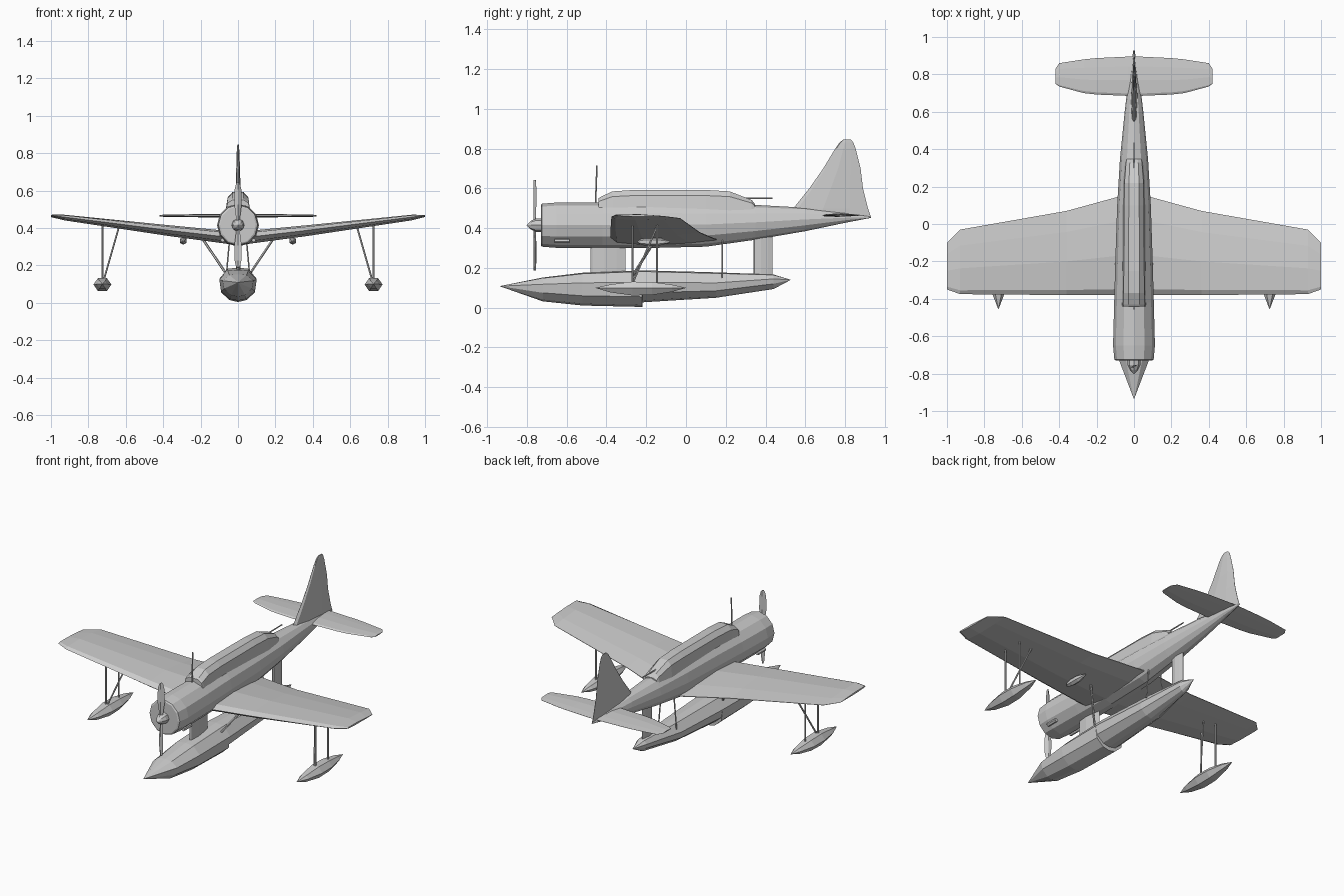
import bpy, bmesh, math
from mathutils import Vector


def loft(name, rings):
    """Skin equal-length rings of points; collapsed rings become tips."""
    bm = bmesh.new()
    rows = [[bm.verts.new(p) for p in r] for r in rings]
    n = len(rows[0])
    for a, b in zip(rows, rows[1:]):
        for i in range(n):
            bm.faces.new((a[i], a[(i + 1) % n], b[(i + 1) % n], b[i]))
    bm.faces.new(rows[0])
    bm.faces.new(rows[-1])
    bmesh.ops.remove_doubles(bm, verts=bm.verts, dist=0.0004)
    bmesh.ops.recalc_face_normals(bm, faces=bm.faces)
    me = bpy.data.meshes.new(name)
    bm.to_mesh(me)
    bm.free()
    ob = bpy.data.objects.new(name, me)
    bpy.context.collection.objects.link(ob)
    return ob


def oval(y, w, zb, zt, n=12, x=0):
    c, h = (zb + zt) / 2, (zt - zb) / 2
    return [(x + w * math.sin(2 * math.pi * i / n), y, c + h * math.cos(2 * math.pi * i / n)) for i in range(n)]


def mirrored(y, half, x=0):
    """Closed section from a half outline listed top to bottom."""
    return [(x + a, y, z) for a, z in half] + [(x - a, y, z) for a, z in reversed(half)]


def rod(name, a, b, r, n=6):
    a, b = Vector(a), Vector(b)
    d = (b - a).normalized()
    u = d.orthogonal().normalized()
    v = d.cross(u)
    ang = [2 * math.pi * i / n for i in range(n)]
    return loft(name, [[p + r * (u * math.cos(t) + v * math.sin(t)) for t in ang] for p in (a, b)])


def foil(le, te, t, droop=0.0):
    """Aerofoil section as (chord position, thickness offset) pairs."""
    c = te - le
    return [(le + f * c, k * t - droop * f) for f, k in
            ((0, 0), (.06, .65), (.4, 1), (.75, .6), (1, .05), (1, -.05), (.75, -.5), (.35, -.9), (.06, -.6))]


# Fuselage with blunt engine cowling
loft("fuselage", [oval(*s) for s in (
    (-.73, .095, .315, .515), (-.725, .105, .307, .523), (-.65, .112, .301, .529), (-.42, .106, .30, .53),
    (-.2, .10, .30, .535), (.1, .09, .307, .53), (.35, .075, .342, .517), (.6, .05, .385, .503),
    (.8, .026, .427, .478), (.93, .003, .452, .458))])

# Long glazed canopy
loft("canopy", [mirrored(y, ((.45 * w, zt), (.85 * w, zt - .25 * (zt - zb)), (w, zb))) for y, w, zt, zb in (
    (-.44, .066, .55, .48), (-.43, .068, .557, .48), (-.37, .066, .585, .48), (-.25, .064, .593, .48),
    (.1, .062, .592, .48), (.22, .06, .585, .48), (.33, .05, .542, .48), (.348, .045, .52, .48))])
rod("rear_gun", (0, .28, .55), (0, .435, .551), .004)
rod("antenna_mast", (0, -.455, .52), (0, -.448, .715), .004)

# Wing, tip to tip, with dihedral
wing = [(.05, -.38, .155, .35, .037), (.36, -.38, .07, .386, .031),
        (.93, -.375, -.03, .458, .016), (1, -.35, -.10, .467, .006)]
stations = [(-x, *r) for x, *r in reversed(wing)] + wing
loft("wing", [[(x, y, z + dz) for y, dz in foil(le, te, t, .008)] for x, le, te, z, t in stations])

# Tailplane
tail = [(.03, .685, .895, .009), (.2, .692, .887, .009), (.27, .70, .88, .008), (.40, .735, .86, .006), (.42, .75, .83, .003)]
stations = [(-x, *r) for x, *r in reversed(tail)] + tail
loft("tailplane", [[(x, y, .465 + dz) for y, dz in foil(le, te, t)] for x, le, te, t in stations])

# Fin and rudder
loft("fin", [[(dx, y, z) for y, dx in foil(le, te, t)] for z, le, te, t in (
    (.455, .50, .93, .018), (.50, .54, .915, .018), (.60, .62, .89, .014), (.70, .69, .878, .011),
    (.80, .75, .853, .008), (.83, .772, .842, .006), (.845, .79, .83, .004))])

# Propeller and spinner
loft("spinner", [oval(y, r, .415 - r, .415 + r, 8) for y, r in
                 ((-.72, .034), (-.755, .034), (-.78, .022), (-.802, .001))])
for s in (1, -1):
    loft("propeller_blade", [[(w, -.76 + .4 * s * w, .415 + s * z), (0, -.76 + .006, .415 + s * z),
                              (-w, -.76 - .4 * s * w, .415 + s * z), (0, -.76 - .006, .415 + s * z)]
                             for z, w in ((.01, .009), (.05, .012), (.11, .02), (.19, .018), (.22, .011), (.228, .004))])


# Main float with stepped planing bottom
def hull(y, w, top, mid, chine, keel):
    return mirrored(y, ((.0, top), (.55 * w, top - .1 * (top - mid)), (w, mid), (.9 * w, chine),
                        (.45 * w, keel + .2 * (chine - keel)), (0, keel)))


loft("main_float", [hull(*s) for s in (
    (-.935, .001, .109, .1085, .108, .1075), (-.72, .083, .152, .118, .075, .032), (-.52, .1, .176, .125, .06, .011),
    (-.22, .1, .188, .128, .055, .004), (-.219, .1, .188, .128, .075, .027), (.15, .078, .178, .125, .085, .05),
    (.44, .035, .167, .145, .12, .094), (.526, .001, .141, .1405, .140, .1395))])

# Float pylons
for name, le, te, zb, zt in (("front_pylon", -.48, -.305, .16, .33), ("rear_pylon", .34, .435, .14, .37)):
    loft(name, [[(dx, y, z) for y, dx in foil(le, te, .013)] for z in (zb, zt)])

for s in (1, -1):
    # Main float struts
    rod("wing_strut", (s * .195, -.15, .35), (s * .07, -.265, .165), .007)
    rod("fuselage_strut", (s * .045, .182, .34), (s * .062, .182, .15), .004)
    # Wingtip float
    X = s * .725
    loft("wing_float", [mirrored(y, ((.5 * w, zt), (w, zm), (.5 * w, zb)), X) for y, w, zt, zm, zb in (
        (-.455, .001, .1005, .10, .0995), (-.38, .03, .117, .099, .077), (-.27, .048, .131, .098, .062),
        (-.17, .047, .129, .098, .064), (-.07, .028, .116, .10, .08), (0, .001, .1005, .10, .0995))])
    rod("float_front_strut", (X, -.27, .12), (X, -.27, .43), .005)
    rod("float_rear_strut", (X, -.145, .12), (X, -.145, .43), .005)
    rod("float_brace", (s * .718, -.27, .12), (s * .635, -.145, .41), .005)
    # Underwing bomb and its rack
    X = s * .293
    loft("bomb", [oval(y, r, .331 - r, .331 + r, 6, X) for y, r in
                  ((-.245, .004), (-.225, .015), (-.19, .021), (-.14, .02), (-.08, .005))])
    loft("bomb_rack", [[(X + dx, y, z) for y, dx in foil(-.21, -.12, .006)] for z in (.34, .375)])
    # Exhaust stub
    rod("exhaust", (s * .083, -.66, .335), (s * .083, -.585, .335), .011)
